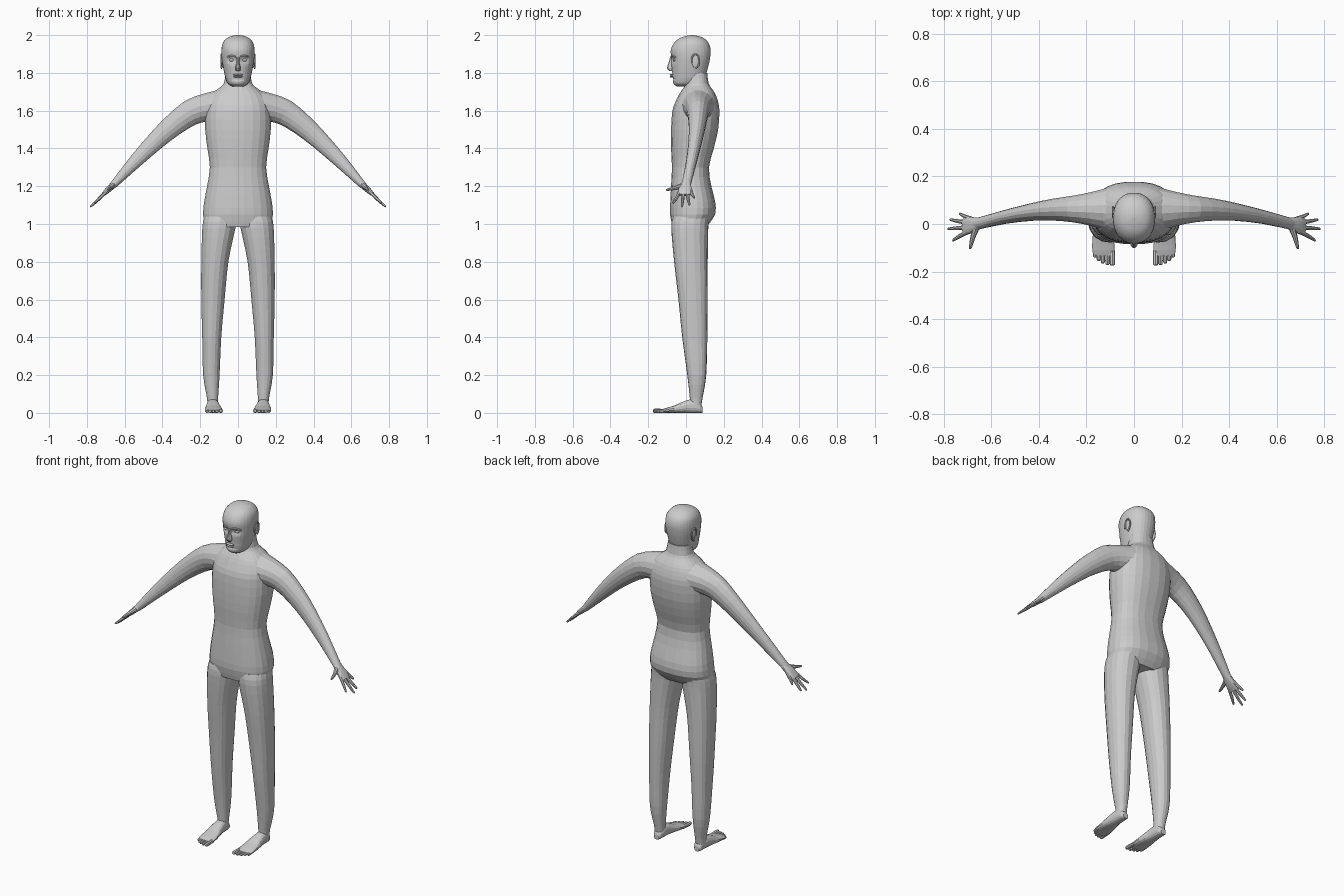
import bpy, bmesh, math
from mathutils import Vector, Matrix

if "Cube" in bpy.data.objects:
    bpy.data.objects.remove(bpy.data.objects["Cube"])

skin = bpy.data.materials.new("plain grey")
skin.diffuse_color = (0.6, 0.6, 0.6, 1)
skin.use_nodes = True
skin.node_tree.nodes["Principled BSDF"].inputs["Base Color"].default_value = skin.diffuse_color


def finish(bm, name, mirror=False):
    bmesh.ops.recalc_face_normals(bm, faces=bm.faces)
    me = bpy.data.meshes.new(name)
    bm.to_mesh(me)
    bm.free()
    me.materials.append(skin)
    ob = bpy.data.objects.new(name, me)
    bpy.context.collection.objects.link(ob)
    if mirror:
        m = ob.modifiers.new("Mirror", "MIRROR")
        m.use_mirror_merge = False
    return ob


def spline(keys, steps):
    """Catmull-Rom through rows of numbers."""
    out = []
    for i in range(len(keys) - 1):
        a, b, c, d = (keys[min(max(j, 0), len(keys) - 1)] for j in (i - 1, i, i + 1, i + 2))
        for s in range(steps):
            t = s / steps
            out.append([0.5 * (2 * q + (r - p) * t + (2 * p - 5 * q + 4 * r - w) * t * t
                               + (3 * q - p - 3 * r + w) * t ** 3)
                        for p, q, r, w in zip(a, b, c, d)])
    return out + [list(keys[-1])]


def loft(name, rings, sides=20, steps=2, power=2.0, mirror=False, sculpt=None):
    """Rings are (centre, half axis u, half axis v)."""
    bm = bmesh.new()
    rows = []
    for k in spline([[*c, *u, *v] for c, u, v in rings], steps):
        c, u, v = Vector(k[:3]), Vector(k[3:6]), Vector(k[6:])
        row = []
        for i in range(sides):
            a = 2 * math.pi * (i + 0.5) / sides
            ca, sa = math.cos(a), math.sin(a)
            p = (c + u * math.copysign(abs(ca) ** (2 / power), ca)
                 + v * math.copysign(abs(sa) ** (2 / power), sa))
            row.append(bm.verts.new(p))
        rows.append(row)
    for a, b in zip(rows, rows[1:]):
        for i in range(sides):
            j = (i + 1) % sides
            bm.faces.new((a[i], a[j], b[j], b[i]))
    bm.faces.new(rows[0])
    bm.faces.new(rows[-1])
    if sculpt:
        for vert in bm.verts:
            sculpt(vert.co)
    return finish(bm, name, mirror)


def level(z, x0, x1, y0, y1):
    """Horizontal ring from its extents."""
    return (((x0 + x1) / 2, (y0 + y1) / 2, z), ((x1 - x0) / 2, 0, 0), (0, (y1 - y0) / 2, 0))


def tube(name, pts, radii, sides=8, mirror=True, steps=2):
    """Round limb through points, with rounded tip."""
    pts = [Vector(p) for p in pts]
    d = (pts[-1] - pts[-2]).normalized()
    pts.append(pts[-1] + d * radii[-1] * 0.6)
    radii = list(radii) + [radii[-1] * 0.45]
    rings = []
    for i, p in enumerate(pts):
        t = (pts[min(i + 1, len(pts) - 1)] - pts[max(i - 1, 0)]).normalized()
        u = t.cross(Vector((0.3, 0.2, 1)) if abs(t.z) < 0.9 else Vector((1, 0, 0))).normalized()
        rings.append((p, u * radii[i], t.cross(u) * radii[i]))
    return loft(name, rings, sides, steps, 2, mirror)


def blob(name, centre, size, mirror=False):
    bm = bmesh.new()
    bmesh.ops.create_uvsphere(bm, u_segments=12, v_segments=8, radius=1,
                              matrix=Matrix.Translation(centre) @ Matrix.Diagonal((*size, 1)))
    return finish(bm, name, mirror)


# Torso and neck
torso = [(.985, .172, -.072, .110), (1.05, .186, -.085, .155), (1.12, .18, -.084, .155),
         (1.2, .165, -.08, .135), (1.3, .15, -.075, .122), (1.4, .163, -.08, .148),
         (1.5, .175, -.08, .171), (1.6, .174, -.073, .178), (1.65, .162, -.055, .17),
         (1.69, .138, -.035, .155), (1.72, .10, -.015, .135), (1.745, .075, -.002, .12),
         (1.8, .065, .0, .113)]
loft("torso", [level(z, -x, x, a, b) for z, x, a, b in torso], 24, 2, 2.4)

# Legs
legs = [(1.04, .0, .18, -.07, .125), (.98, .012, .19, -.078, .118), (.8, .05, .195, -.063, .115),
        (.6, .07, .195, -.04, .115), (.4, .088, .19, -.02, .113), (.2, .097, .185, .007, .107),
        (.08, .105, .165, .02, .088), (.03, .107, .162, .025, .08)]
loft("leg", [level(*r) for r in legs], 18, 3, 2.25, True)

# Feet: rings from heel to ball as (y, centre x, half width, height)
foot = [(.088, .133, .016, .03), (.075, .133, .026, .052), (.04, .133, .031, .072),
        (0, .133, .035, .066), (-.06, .13, .045, .04), (-.11, .128, .048, .025),
        (-.135, .127, .043, .016)]
loft("foot", [((x, y, h / 2), (w, 0, 0), (0, 0, h / 2)) for y, x, w, h in foot], 16, 2, 2.4, True)
for i, (x, y) in enumerate([(.091, -.168), (.112, -.167), (.131, -.160), (.148, -.150), (.163, -.136)]):
    r = .011 if i == 0 else .0085
    tube(f"toe_{i + 1}", [(x, -.105, r), (x, (y - .105) / 2, r), (x, y, r)], [r * .9, r, r])

# Arms: centre, in-plane radius, depth radius
arm = [(.08, .062, 1.625, .09, .10), (.17, .063, 1.615, .077, .074), (.25, .063, 1.59, .07, .057),
       (.34, .06, 1.525, .06, .046), (.43, .05, 1.445, .05, .037), (.54, .03, 1.335, .037, .029),
       (.65, .003, 1.217, .021, .025), (.663, .001, 1.203, .018, .025)]
rings = []
for i, (x, y, z, rv, ry) in enumerate(arm):
    a, b = arm[max(i - 1, 0)], arm[min(i + 1, len(arm) - 1)]
    n = Vector((a[2] - b[2], 0, b[0] - a[0])).normalized()
    rings.append(((x, y, z), n * rv, (0, ry, 0)))
loft("arm", rings, 16, 2, 2, True)

# Hands: t runs along the hand, s across it
along = Vector((.72, -.02, -.69)).normalized()
across = Vector((0, 1, 0))
up = across.cross(along).normalized()
wrist = Vector((.65, .003, 1.217))


def hand(t, s, n=0):
    return wrist + along * t + across * s + up * n


palm = [(-.005, .0, .024, .018), (.03, -.005, .031, .017), (.065, -.008, .037, .014),
        (.092, -.010, .033, .009)]
loft("palm", [(hand(t, s), across * w, up * h) for t, s, w, h in palm], 14, 2, 2.3, True)
fingers = [("index", .08, -.035, .15, -.068), ("middle", .085, -.016, .178, -.02),
           ("ring", .08, .004, .165, .018), ("little", .06, .02, .112, .042)]
for label, t0, s0, t1, s1 in fingers:
    tube(label + "_finger", [hand(t0 - .015, s0), hand((t0 + t1) / 2, (s0 + s1) / 2, .001), hand(t1, s1)],
         [.0095, .0085, .0055])
tube("thumb", [hand(.015, -.015), hand(.036, -.055), hand(.052, -.102)], [.014, .011, .006])


# Head, with sunken eye sockets and mouth line
def face(p):
    if p.y < 0:
        d = ((abs(p.x) - .034) / .018) ** 2 + ((p.z - 1.868) / .014) ** 2
        p.y += .013 * math.exp(-d)
        d = (p.x / .03) ** 2 + ((p.z - 1.768) / .008) ** 2
        p.y += .006 * math.exp(-d)


head = [(1.728, .03, -.048, .03), (1.742, .052, -.066, .07), (1.765, .064, -.072, .095),
        (1.80, .073, -.073, .109), (1.84, .081, -.077, .12), (1.88, .087, -.079, .128),
        (1.92, .088, -.081, .131), (1.955, .082, -.066, .122), (1.98, .064, -.04, .1),
        (1.994, .038, -.006, .07), (2.0, .008, .025, .04)]
loft("head", [level(z, -x, x, a, b) for z, x, a, b in head], 32, 4, 2.2, sculpt=face)

# Facial features
nose = [(1.885, .007, .008, -.076), (1.85, .009, .013, -.08), (1.825, .015, .018, -.083),
        (1.81, .011, .009, -.079)]
loft("nose", [((0, y, z), (w, 0, 0), (0, d, 0)) for z, w, d, y in nose], 10, 2)
blob("upper_lip", (0, -.076, 1.790), (.027, .011, .005))
blob("lower_lip", (0, -.075, 1.780), (.024, .011, .005))
blob("eye", (.034, -.060, 1.868), (.014, .009, .008), True)
tube("brow", [(.014, -.077, 1.886), (.036, -.071, 1.890), (.058, -.054, 1.884)], [.005, .006, .004])

# Ears: flat bowl with a raised rim
blob("ear_bowl", (.084, .05, 1.86), (.006, .018, .034), True)
rim = [(.088, .05 + .021 * math.cos(a), 1.862 + .037 * math.sin(a))
       for a in [math.radians(200 - 40 * k) for k in range(8)]]
tube("ear_rim", rim, [.005] * 8, 6)
